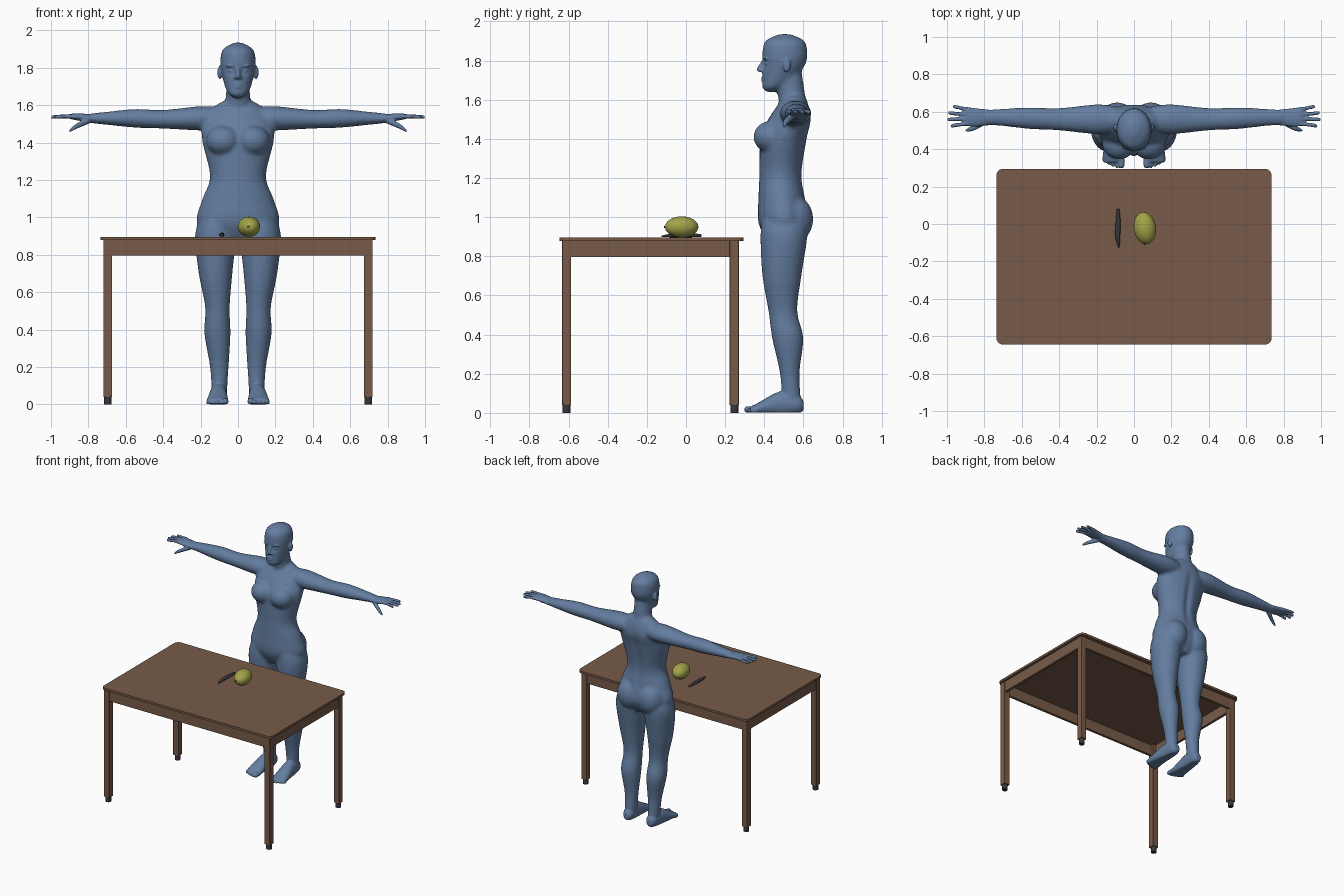
import bpy, bmesh, math
from mathutils import Vector, Matrix

if "Cube" in bpy.data.objects:
    bpy.data.objects.remove(bpy.data.objects["Cube"], do_unlink=True)


def material(name, red, green, blue):
    mat = bpy.data.materials.new(name)
    mat.use_nodes = True
    mat.diffuse_color = (red, green, blue, 1)
    mat.node_tree.nodes["Principled BSDF"].inputs["Base Color"].default_value = mat.diffuse_color
    return mat


BLUE = material("slate blue", red=0.125, green=0.205, blue=0.35)
WOOD = material("brown wood", red=0.185, green=0.105, blue=0.066)
DARK = material("dark grey", red=0.04, green=0.04, blue=0.045)
GREEN = material("yellow green", red=0.36, green=0.37, blue=0.065)


def make_object(name, bm, mat, smooth=False):
    bmesh.ops.recalc_face_normals(bm, faces=bm.faces)
    for face in bm.faces:
        face.smooth = smooth
    mesh = bpy.data.meshes.new(name)
    bm.to_mesh(mesh)
    bm.free()
    mesh.materials.append(mat)
    obj = bpy.data.objects.new(name, mesh)
    bpy.context.collection.objects.link(obj)
    return obj


def cut(x=0, y=0, z=0, wide=0, deep=0):
    """One elliptical cross-section: centre and two radii."""
    return Vector((x, y, z, wide, deep))


def resample(cuts, steps=5):
    """Smooth curve through the cross-sections."""
    keys = [cuts[0], *cuts, cuts[-1]]
    result = []
    for before, start, end, after in zip(keys, keys[1:], keys[2:], keys[3:]):
        leave, arrive = (end - before) / 2, (after - start) / 2
        for step in range(steps):
            t = step / steps
            blend = t * t * (3 - 2 * t)
            result.append(start.lerp(end, blend) + leave * (t * (1 - t) ** 2) - arrive * (t * t * (1 - t)))
    return result + [cuts[-1]]


def loft(bm, axis, cuts, side=1, sides=24):
    """Skin the cross-sections that stand across the given axis."""
    across, along = {"x": (1, 2), "y": (0, 2), "z": (0, 1)}[axis]
    rings = []
    for section in resample(cuts):
        ring = []
        for i in range(sides):
            angle = math.tau * i / sides
            point = Vector(section[:3])
            point[across] += max(section[3], 0.002) * math.cos(angle)
            point[along] += max(section[4], 0.002) * math.sin(angle)
            ring.append(bm.verts.new((point.x * side, point.y, max(point.z, 0.001))))
        rings.append(ring)
    for lower, upper in zip(rings, rings[1:]):
        for i in range(sides):
            j = (i + 1) % sides
            bm.faces.new((lower[i], lower[j], upper[j], upper[i]))
    bm.faces.new(rings[0])
    bm.faces.new(rings[-1])


def blob(bm, centre, radii, side=1):
    x, y, z = centre
    place = Matrix.Translation((x * side, y, z)) @ Matrix.Diagonal((*radii, 1))
    bmesh.ops.create_icosphere(bm, subdivisions=4, radius=1, matrix=place)


def fuse(bm, voxel, repeats):
    """Merge overlapping volumes into one smooth skin."""
    obj = make_object("fuse_helper", bm, BLUE)
    remesh = obj.modifiers.new("fuse", "REMESH")
    remesh.mode, remesh.voxel_size = "VOXEL", voxel
    soften = obj.modifiers.new("soften", "SMOOTH")
    soften.factor, soften.iterations = 0.5, repeats
    bpy.context.view_layer.update()
    depsgraph = bpy.context.evaluated_depsgraph_get()
    mesh = bpy.data.meshes.new_from_object(obj.evaluated_get(depsgraph))
    bpy.data.objects.remove(obj, do_unlink=True)
    result = bmesh.new()
    result.from_mesh(mesh)
    bpy.data.meshes.remove(mesh)
    return result


# Figure: torso, neck and head
body = bmesh.new()
loft(body, "z", [
    cut(z=0.87, y=0.5, wide=0.11, deep=0.08),
    cut(z=0.97, y=0.5, wide=0.22, deep=0.13),
    cut(z=1.1, y=0.49, wide=0.19, deep=0.12),
    cut(z=1.22, y=0.485, wide=0.15, deep=0.11),
    cut(z=1.4, y=0.5, wide=0.19, deep=0.12),
    cut(z=1.5, y=0.53, wide=0.19, deep=0.11),
    cut(z=1.59, y=0.55, wide=0.13, deep=0.07),
    cut(z=1.63, y=0.55, wide=0.06, deep=0.05)])
loft(body, "z", [
    cut(z=1.55, y=0.55, wide=0.07, deep=0.07),
    cut(z=1.75, y=0.52, wide=0.06, deep=0.07)])
loft(body, "z", [
    cut(z=1.64, y=0.43, wide=0.02, deep=0.02),
    cut(z=1.66, y=0.44, wide=0.05, deep=0.05),
    cut(z=1.7, y=0.47, wide=0.07, deep=0.08),
    cut(z=1.78, y=0.5, wide=0.09, deep=0.11),
    cut(z=1.84, y=0.505, wide=0.095, deep=0.115),
    cut(z=1.9, y=0.505, wide=0.08, deep=0.1),
    cut(z=1.935, y=0.505, wide=0.02, deep=0.03)])

# Chest, seat, legs and arms
for side in (1, -1):
    blob(body, (0.08, 0.43, 1.41), (0.09, 0.085, 0.08), side)
    blob(body, (0.09, 0.55, 0.99), (0.1, 0.1, 0.12), side)
    loft(body, "z", [
        cut(x=0.11, z=1, y=0.5, wide=0.09, deep=0.11),
        cut(x=0.12, z=0.9, y=0.5, wide=0.11, deep=0.12),
        cut(x=0.12, z=0.7, y=0.49, wide=0.09, deep=0.1),
        cut(x=0.11, z=0.52, y=0.495, wide=0.066, deep=0.074),
        cut(x=0.11, z=0.38, y=0.52, wide=0.07, deep=0.08),
        cut(x=0.1, z=0.2, y=0.53, wide=0.05, deep=0.05),
        cut(x=0.1, z=0.04, y=0.54, wide=0.04, deep=0.05)], side)
    loft(body, "x", [
        cut(x=0.1, y=0.56, z=1.53, wide=0.07, deep=0.06),
        cut(x=0.2, y=0.56, z=1.53, wide=0.08, deep=0.065),
        cut(x=0.4, y=0.56, z=1.525, wide=0.06, deep=0.05),
        cut(x=0.55, y=0.565, z=1.53, wide=0.058, deep=0.05),
        cut(x=0.7, y=0.57, z=1.53, wide=0.047, deep=0.035),
        cut(x=0.8, y=0.57, z=1.53, wide=0.04, deep=0.025)], side)
body = fuse(body, voxel=0.01, repeats=6)

# Eye sockets and the groove of the spine
for vert in body.verts:
    x, y, z = vert.co
    if y < 0.45 and z > 1.65:
        reach = math.hypot(abs(x) - 0.036, z - 1.785)
        vert.co.y += 0.013 * math.exp(-(reach / 0.02) ** 2)
    if y > 0.54 and 1.05 < z < 1.55:
        vert.co.y -= 0.014 * math.exp(-(x / 0.025) ** 2) * math.sin((z - 1.05) * math.tau)

# Nose, lips and chin
loft(body, "z", [
    cut(z=1.8, y=0.4, wide=0.01, deep=0.012),
    cut(z=1.755, y=0.38, wide=0.013, deep=0.02),
    cut(z=1.742, y=0.386, wide=0.01, deep=0.012)])
for z in (1.711, 1.697):
    blob(body, (0, 0.398, z), (0.024, 0.014, 0.007))
blob(body, (0, 0.416, 1.66), (0.026, 0.02, 0.016))

for side in (1, -1):
    # Nostril, eye, brow and ear
    blob(body, (0.013, 0.39, 1.748), (0.01, 0.014, 0.008), side)
    blob(body, (0.036, 0.415, 1.785), (0.017, 0.012, 0.009), side)
    blob(body, (0.036, 0.408, 1.81), (0.03, 0.014, 0.006), side)
    blob(body, (0.097, 0.515, 1.775), (0.013, 0.02, 0.036), side)
    # Palm, thumb and fingers
    loft(body, "x", [
        cut(x=0.76, y=0.57, z=1.526, wide=0.04, deep=0.022),
        cut(x=0.85, y=0.57, z=1.537, wide=0.05, deep=0.02),
        cut(x=0.9, y=0.574, z=1.54, wide=0.05, deep=0.013)], side)
    loft(body, "x", [
        cut(x=0.79, y=0.55, z=1.52, wide=0.017, deep=0.016),
        cut(x=0.86, y=0.513, z=1.49, wide=0.015, deep=0.015),
        cut(x=0.9, y=0.5, z=1.463, wide=0.007, deep=0.008)], side)
    for i in range(4):
        spread = i - 1.5
        tip = 1 - 0.011 * (i - 1.3) ** 2
        end = 0.576 + 0.034 * spread
        loft(body, "x", [
            cut(x=0.87, y=0.574 + 0.024 * spread, z=1.54, wide=0.013, deep=0.012),
            cut(x=tip - 0.05, y=0.575 + 0.029 * spread, z=1.54, wide=0.01, deep=0.01),
            cut(x=tip - 0.01, y=end, z=1.537, wide=0.01, deep=0.01),
            cut(x=tip, y=end, z=1.536, wide=0.005, deep=0.005)], side)
    # Foot and toes
    loft(body, "y", [
        cut(y=0.6, x=0.1, z=0.036, wide=0.022, deep=0.024),
        cut(y=0.57, x=0.1, z=0.045, wide=0.04, deep=0.05),
        cut(y=0.48, x=0.105, z=0.045, wide=0.047, deep=0.065),
        cut(y=0.36, x=0.11, z=0.02, wide=0.058, deep=0.027),
        cut(y=0.33, x=0.11, z=0.017, wide=0.054, deep=0.017)], side)
    for i in range(5):
        x, tip = 0.068 + 0.0225 * i, 0.298 + 0.002 * i * i
        size = 0.0115 if i else 0.017
        loft(body, "y", [
            cut(x, 0.36, size, wide=size, deep=size),
            cut(x, tip + 0.015, size, wide=size, deep=size),
            cut(x, tip, size, wide=size / 2, deep=size / 2)], side)
body = fuse(body, voxel=0.006, repeats=2)
make_object("figure", body, BLUE, smooth=True)


# Table
def box(name, low, high, bevel=0):
    low, high = Vector(low), Vector(high)
    bm = bmesh.new()
    place = Matrix.Translation((low + high) / 2) @ Matrix.Diagonal((*(high - low), 1))
    bmesh.ops.create_cube(bm, size=1, matrix=place)
    if bevel:
        upright = [e for e in bm.edges if e.verts[0].co.xy == e.verts[1].co.xy]
        bmesh.ops.bevel(bm, geom=upright, offset=bevel, segments=6, profile=0.5, affect="EDGES")
    make_object(name, bm, WOOD)


TOP, UNDER, RAIL = 0.896, 0.879, 0.797
LEG_X, FRONT, BACK, HALF, BOARD = 0.696, -0.61, 0.247, 0.0235, 0.02
box("table_top", (-0.735, -0.645, UNDER), (0.735, 0.295, TOP), bevel=0.035)
for across, x in (("right", -LEG_X), ("left", LEG_X)):
    for along, y in (("front", FRONT), ("back", BACK)):
        name = f"{along}_{across}_leg"
        box(name, (x - HALF, y - HALF, 0.04), (x + HALF, y + HALF, UNDER), bevel=0.003)
        bm = bmesh.new()
        bmesh.ops.create_cone(bm, cap_ends=True, segments=12, radius1=BOARD, radius2=BOARD,
                              depth=0.04, matrix=Matrix.Translation((x, y, 0.02)))
        make_object(name + "_foot", bm, DARK)
    outer = x + math.copysign(BOARD, x)
    box(f"{across}_apron", (min(x, outer), FRONT + HALF, RAIL), (max(x, outer), BACK - HALF, UNDER))
for along, y, outer in (("front", FRONT, FRONT - BOARD), ("back", BACK, BACK + BOARD)):
    box(f"{along}_apron", (HALF - LEG_X, min(y, outer), RAIL), (LEG_X - HALF, max(y, outer), UNDER))

# Fruit with its stem end
place = Matrix.Translation((0.058, -0.022, 0.95)) @ Matrix.Rotation(0.16, 4, "Z")
bm = bmesh.new()
bmesh.ops.create_uvsphere(bm, u_segments=32, v_segments=20, radius=1,
                          matrix=place @ Matrix.Diagonal((0.059, 0.086, 0.054, 1)))
make_object("fruit", bm, GREEN, smooth=True)
bm = bmesh.new()
stem = place @ Matrix.Translation((-0.015, -0.084, 0)) @ Matrix.Rotation(math.pi / 2, 4, "X")
bmesh.ops.create_cone(bm, cap_ends=True, segments=10, radius1=0.006, radius2=0.004, depth=0.01, matrix=stem)
make_object("fruit_stem", bm, DARK)

# Small knife lying on the table
bm = bmesh.new()
loft(bm, "y", [
    cut(y=0.08, x=-0.085, z=0.906, wide=0.007, deep=0.006),
    cut(y=0.02, x=-0.085, z=0.908, wide=0.012, deep=0.011),
    cut(y=-0.07, x=-0.087, z=0.907, wide=0.013, deep=0.01),
    cut(y=-0.125, x=-0.08, z=0.902, wide=0.003, deep=0.003)])
make_object("knife", bm, DARK, smooth=True)
